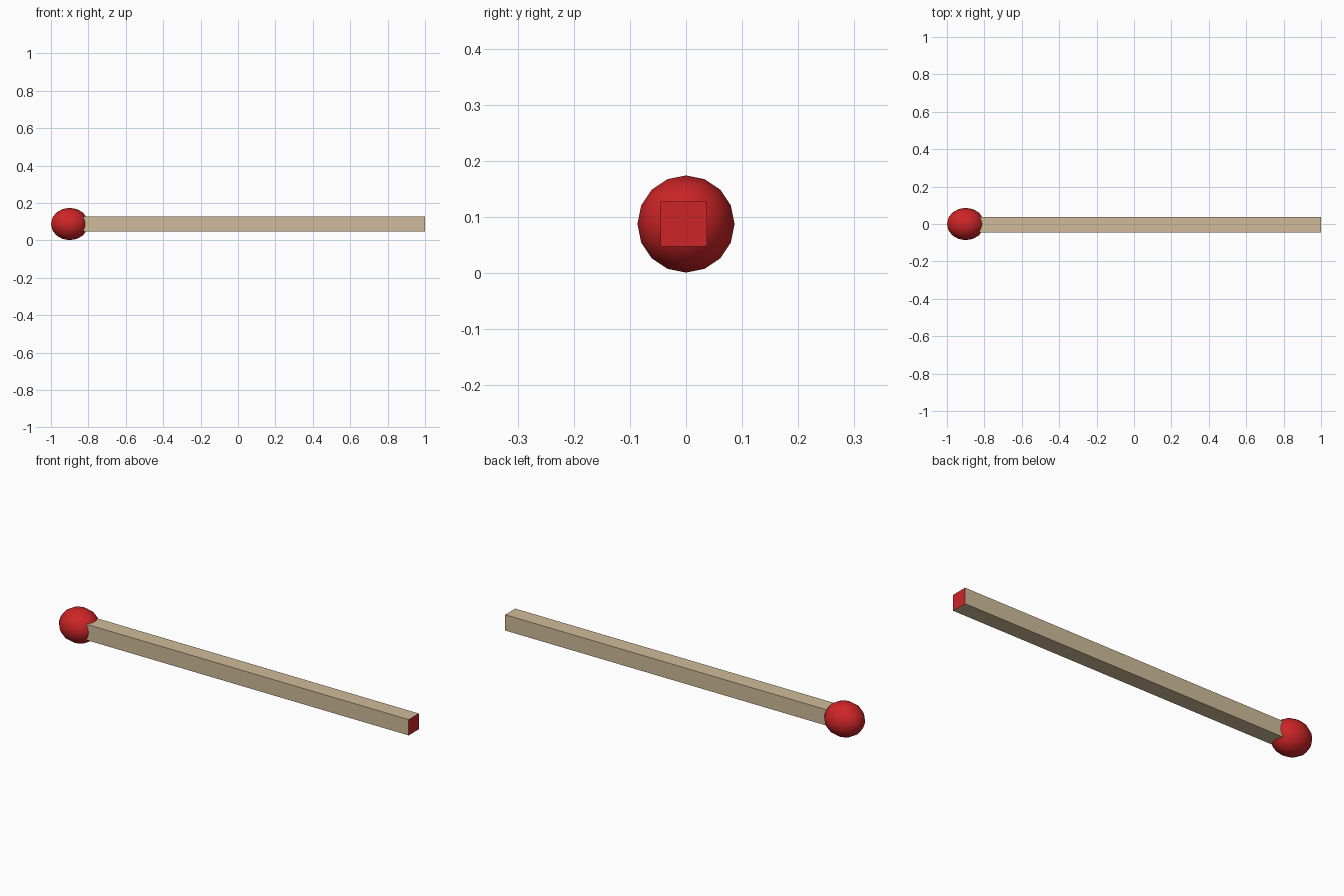
import bpy
import math
from mathutils import Matrix

if "Cube" in bpy.data.objects:
    bpy.data.objects.remove(bpy.data.objects["Cube"])


def material(name, rgb):
    m = bpy.data.materials.new(name)
    m.diffuse_color = (*rgb, 1)
    m.use_nodes = True
    m.node_tree.nodes["Principled BSDF"].inputs["Base Color"].default_value = m.diffuse_color
    return m


wood = material("pale wood", (0.63, 0.50, 0.32))
red = material("match red", (0.61, 0.018, 0.02))

# Square wooden stick, with its end faces dipped in red
x0, x1 = -0.9, 1.0
bpy.ops.mesh.primitive_cube_add(size=1)
stick = bpy.context.object
stick.name = "stick"
stick.data.transform(Matrix.Translation(((x0 + x1) / 2, -0.004, 0.0875))
                     @ Matrix.Diagonal((x1 - x0, 0.082, 0.081, 1)))
stick.data.materials.append(wood)
stick.data.materials.append(red)
for face in stick.data.polygons:
    face.material_index = int(abs(face.normal.x) > 0.5)

# Rounded head, slightly stretched along the stick
bpy.ops.mesh.primitive_uv_sphere_add(segments=16, ring_count=8, radius=1)
head = bpy.context.object
head.name = "head"
head.data.transform(Matrix.Translation((-0.9, 0, 0.0875))
                    @ Matrix.Diagonal((0.1, 0.0865, 0.0865, 1))
                    @ Matrix.Rotation(math.pi / 2, 4, 'Y'))
head.data.materials.append(red)
bpy.ops.object.shade_smooth()
